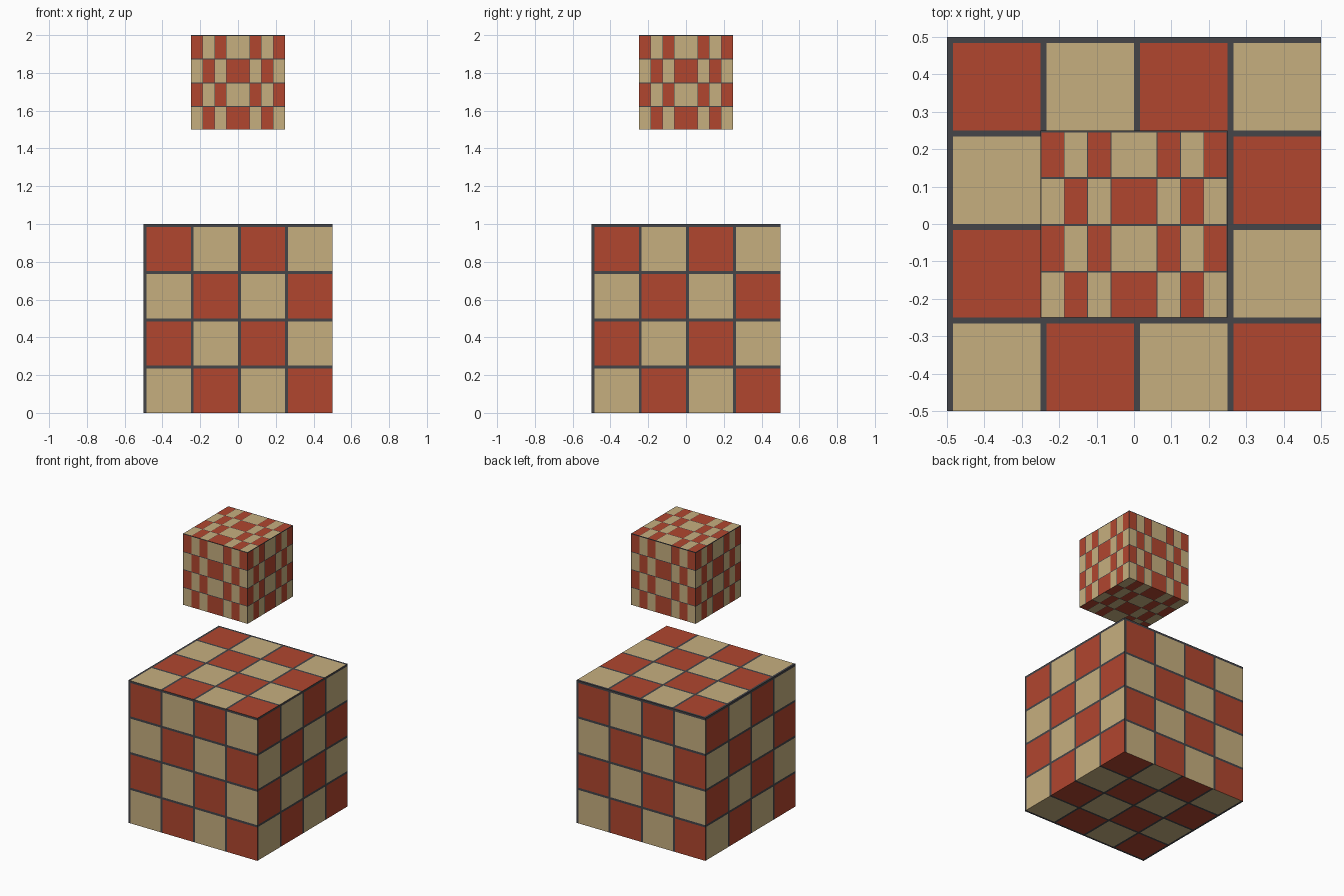
import bpy, bmesh
from mathutils import Vector

if "Cube" in bpy.data.objects:
    bpy.data.objects.remove(bpy.data.objects["Cube"])


def material(name, rgb):
    m = bpy.data.materials.new(name)
    m.diffuse_color = (*rgb, 1)
    m.use_nodes = True
    m.node_tree.nodes["Principled BSDF"].inputs["Base Color"].default_value = m.diffuse_color
    return m


MATS = [material("brick red", (0.44, 0.061, 0.028)),
        material("sand", (0.565, 0.429, 0.212)),
        material("dark grout", (0.058, 0.058, 0.065))]

# right and up directions of each side, seen from outside
SIDES = [((1, 0, 0), (0, 0, 1)), ((0, 1, 0), (0, 0, 1)),
         ((-1, 0, 0), (0, 0, 1)), ((0, -1, 0), (0, 0, 1)),
         ((1, 0, 0), (0, 1, 0)), ((1, 0, 0), (0, -1, 0))]


def strips(count, line):
    """Strips from 0 to 1: (start, end, tile number, is it grout)."""
    out = []
    for i in range(count):
        a, b = i / count, (i + 1) / count
        out += [(a, a + line, i, True), (a + line, b, i, False)]
    return out


def checker_cube(name, size, z, columns, rows):
    bm = bmesh.new()
    h = size / 2
    for r, u in SIDES:
        r, u = Vector(r), Vector(u)
        n = r.cross(u)
        for x0, x1, i, gx in columns:
            for y0, y1, j, gy in rows:
                corners = [(x0, y1), (x1, y1), (x1, y0), (x0, y0)]
                f = bm.faces.new([bm.verts.new(
                    h * (n + r * (2 * x - 1) + u * (1 - 2 * y))) for x, y in corners])
                f.material_index = 2 if gx or gy else (i + j) % 2
    bmesh.ops.remove_doubles(bm, verts=bm.verts, dist=1e-5)
    me = bpy.data.meshes.new(name)
    bm.to_mesh(me)
    bm.free()
    for m in MATS:
        me.materials.append(m)
    ob = bpy.data.objects.new(name, me)
    ob.location.z = z
    bpy.context.collection.objects.link(ob)


# large cube: plain 4 x 4 checker, grout on the left and top of each tile
tiles = strips(4, 1 / 64)
checker_cube("large_cube", 1.0, 0.5, tiles, tiles)

# small cube: the checker is squeezed into the left half and mirrored to the right
half = [(a / 2, b / 2, i, g) for a, b, i, g in strips(4, 0.009)]
mirrored = [(1 - b, 1 - a, i, g) for a, b, i, g in half]
checker_cube("small_cube", 0.5, 1.75, half + mirrored, strips(4, 0.01))
